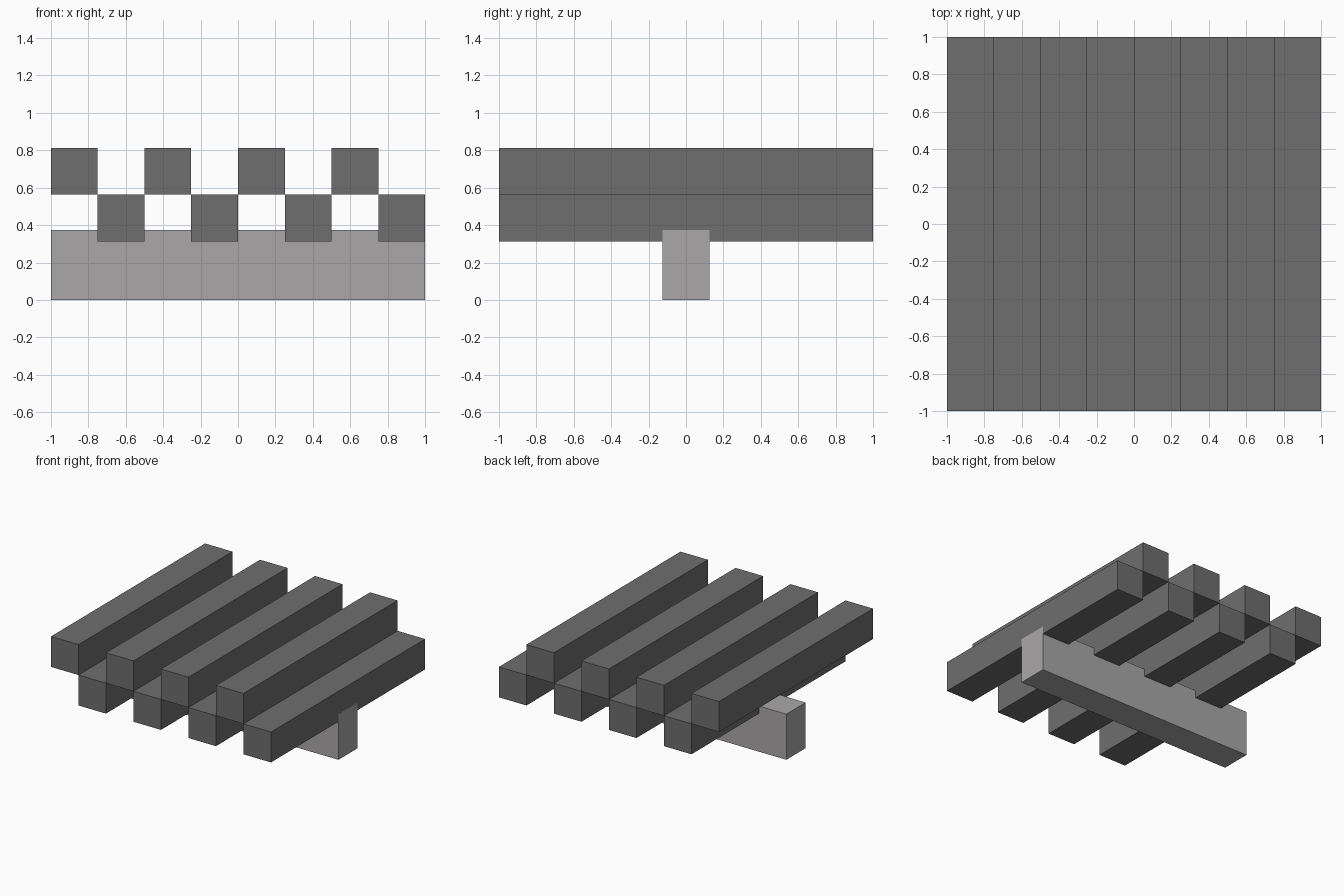
import bpy

if "Cube" in bpy.data.objects:
    bpy.data.objects.remove(bpy.data.objects["Cube"])


def material(name, rgb):
    mat = bpy.data.materials.new(name)
    mat.diffuse_color = (*rgb, 1.0)
    mat.use_nodes = True
    mat.node_tree.nodes["Principled BSDF"].inputs["Base Color"].default_value = mat.diffuse_color
    return mat


def box(name, low, high, mat):
    """Axis-aligned box between two corners."""
    bpy.ops.mesh.primitive_cube_add(size=1, location=[(a + b) / 2 for a, b in zip(low, high)])
    obj = bpy.context.object
    obj.name = name
    obj.scale = [b - a for a, b in zip(low, high)]
    bpy.ops.object.transform_apply(location=False, rotation=False, scale=True)
    obj.data.materials.append(mat)
    return obj


dark_grey = material("dark_grey", (0.156, 0.156, 0.156))
light_grey = material("light_grey", (0.40, 0.39, 0.39))

W = 0.25           # square slat section
LOWER_Z = 0.3125   # underside of the lower slats

# Slats alternate between an upper and a lower layer, left to right
for i in range(8):
    x = -1 + i * W
    upper = i % 2 == 0
    z = LOWER_Z + (W if upper else 0)
    box(f"{'upper' if upper else 'lower'}_slat_{i // 2 + 1}",
        (x, -1, z), (x + W, 1, z + W), dark_grey)

# Cross beam notched into the lower slats; its right end sits just proud of the last slat
box("support_beam", (-1, -0.125, 0), (1.0005, 0.125, 0.375), light_grey)
